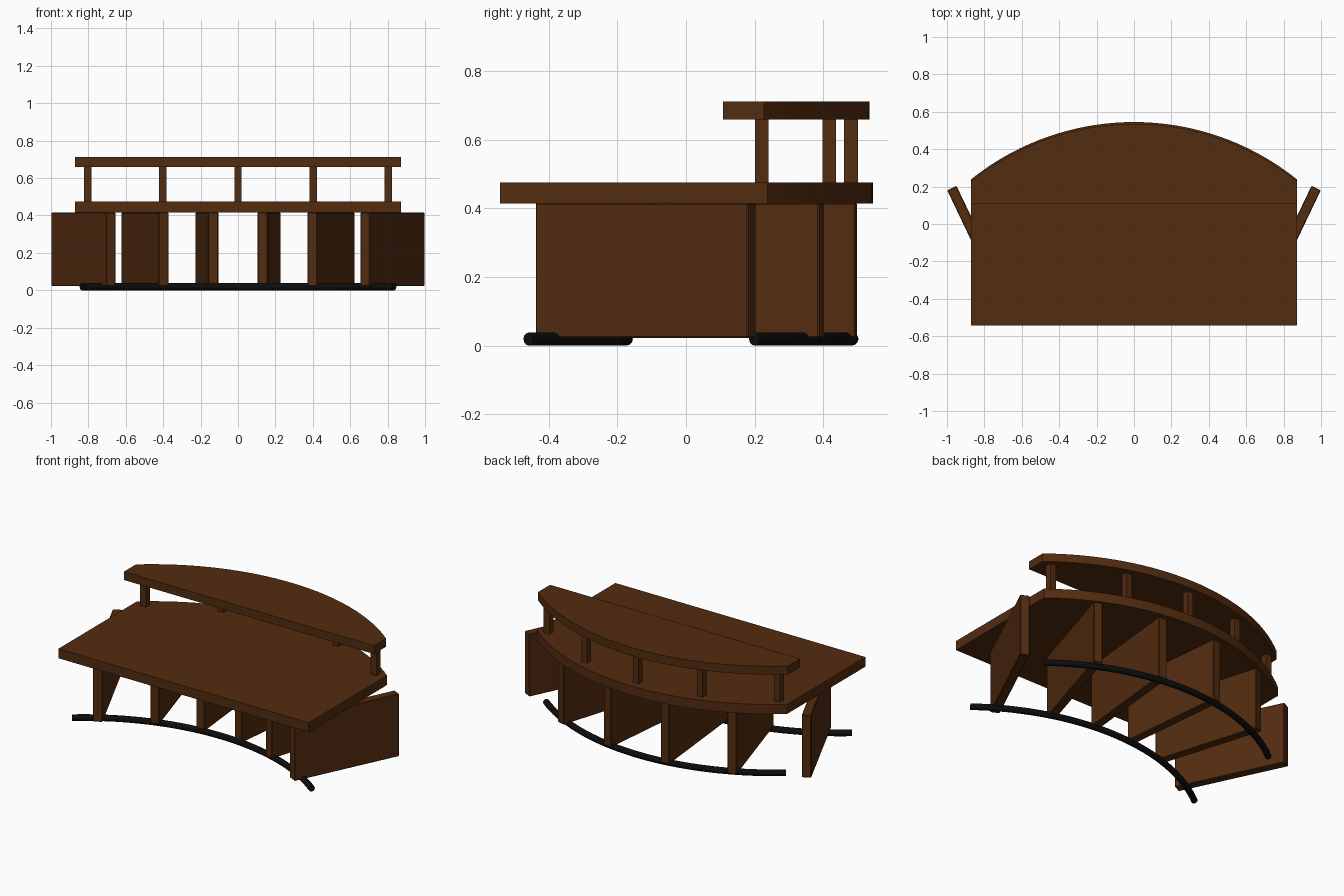
import bpy
import bmesh
from math import sin, cos, asin, radians
from mathutils import Matrix, Vector

cube = bpy.data.objects.get("Cube")
if cube:
    bpy.data.objects.remove(cube, do_unlink=True)


def material(name, rgb):
    m = bpy.data.materials.new(name)
    m.use_nodes = True
    m.diffuse_color = (*rgb, 1)
    node = m.node_tree.nodes["Principled BSDF"]
    node.inputs["Base Color"].default_value = (*rgb, 1)
    node.inputs["Roughness"].default_value = 0.6
    return m


WOOD = material("dark walnut", (0.085, 0.025, 0.005))
BLACK = material("black metal", (0.004, 0.004, 0.004))


def finish(name, bm, mat, smooth=False):
    bmesh.ops.recalc_face_normals(bm, faces=bm.faces[:])
    me = bpy.data.meshes.new(name)
    bm.to_mesh(me)
    bm.free()
    me.materials.append(mat)
    ob = bpy.data.objects.new(name, me)
    bpy.context.collection.objects.link(ob)
    if smooth:
        bpy.ops.object.select_all(action='DESELECT')
        ob.select_set(True)
        bpy.context.view_layer.objects.active = ob
        bpy.ops.object.shade_smooth_by_angle(angle=radians(30))
    return ob


def arc(half_width, sag, crown, steps):
    """Points of a shallow arc, highest in y at x = 0."""
    r = half_width ** 2 / (2 * sag) + sag / 2
    a = asin(half_width / r)
    angles = [a * (1 - 2 * i / steps) for i in range(steps + 1)]
    return [(r * sin(t), crown - r + r * cos(t), t) for t in angles]


def slab(name, front, crown, bottom, top):
    """Board with a straight front edge and a bowed back edge."""
    bm = bmesh.new()
    pts = [(x, y) for x, y, _ in arc(0.872, 0.307, crown, 36)]
    pts += [(-0.872, front), (0.872, front)]
    face = bm.faces.new([bm.verts.new((x, y, bottom)) for x, y in pts])
    ext = bmesh.ops.extrude_face_region(bm, geom=[face])
    verts = [g for g in ext["geom"] if isinstance(g, bmesh.types.BMVert)]
    bmesh.ops.translate(bm, verts=verts, vec=(0, 0, top - bottom))
    finish(name, bm, WOOD, True)


def box(name, centre, size, turn=0, bevel=0):
    bm = bmesh.new()
    bmesh.ops.create_cube(bm, size=1)
    bmesh.ops.scale(bm, verts=bm.verts, vec=size)
    if bevel:
        bmesh.ops.bevel(bm, geom=bm.edges[:], offset=bevel, segments=1, affect='EDGES')
    m = Matrix.Translation(Vector(centre)) @ Matrix.Rotation(turn, 4, 'Z')
    bmesh.ops.transform(bm, matrix=m, verts=bm.verts)
    finish(name, bm, WOOD)


def rail(name, crown, radius=0.019, sides=12):
    """Round bar bent along an arc, resting on the floor."""
    bm = bmesh.new()
    rings = []
    for x, y, t in arc(0.835, 0.285, crown, 36):
        ring = []
        for k in range(sides):
            u = radians(360 * k / sides)
            d = radius * cos(u)
            ring.append(bm.verts.new((x + d * sin(t), y + d * cos(t), radius + radius * sin(u))))
        rings.append(ring)
    for a, b in zip(rings, rings[1:]):
        for k in range(sides):
            n = (k + 1) % sides
            bm.faces.new((a[k], a[n], b[n], b[k]))
    bm.faces.new(rings[0])
    bm.faces.new(rings[-1])
    finish(name, bm, BLACK, True)


# Desk top and raised shelf
slab("desk_top", -0.542, 0.545, 0.415, 0.475)
slab("raised_shelf", 0.108, 0.535, 0.66, 0.712)

# Shelf posts
box("centre_post", (0, 0.481, 0.5675), (0.04, 0.04, 0.19))
for side, label in ((1, "left"), (-1, "right")):
    box(label + "_middle_post", (side * 0.402, 0.418, 0.5675), (0.04, 0.04, 0.19))
    box(label + "_outer_post", (side * 0.803, 0.221, 0.5675), (0.04, 0.04, 0.19))

# Fanned leg panels: front x, back y and fan angle of each centre line
LENGTH = 0.687
for part, fx, by, deg in (("inner", 0.132, 0.497, 5.8),
                          ("middle", 0.397, 0.396, 17),
                          ("outer", 0.678, 0.192, 25.5)):
    a = radians(deg)
    for side, label in ((1, "left"), (-1, "right")):
        centre = (side * (fx + LENGTH / 2 * sin(a)), by - LENGTH / 2 * cos(a), 0.219)
        box(f"{label}_{part}_panel", centre, (0.055, LENGTH, 0.394), -side * a, 0.004)

# Curved floor rails
rail("front_floor_rail", -0.174)
rail("back_floor_rail", 0.484)
